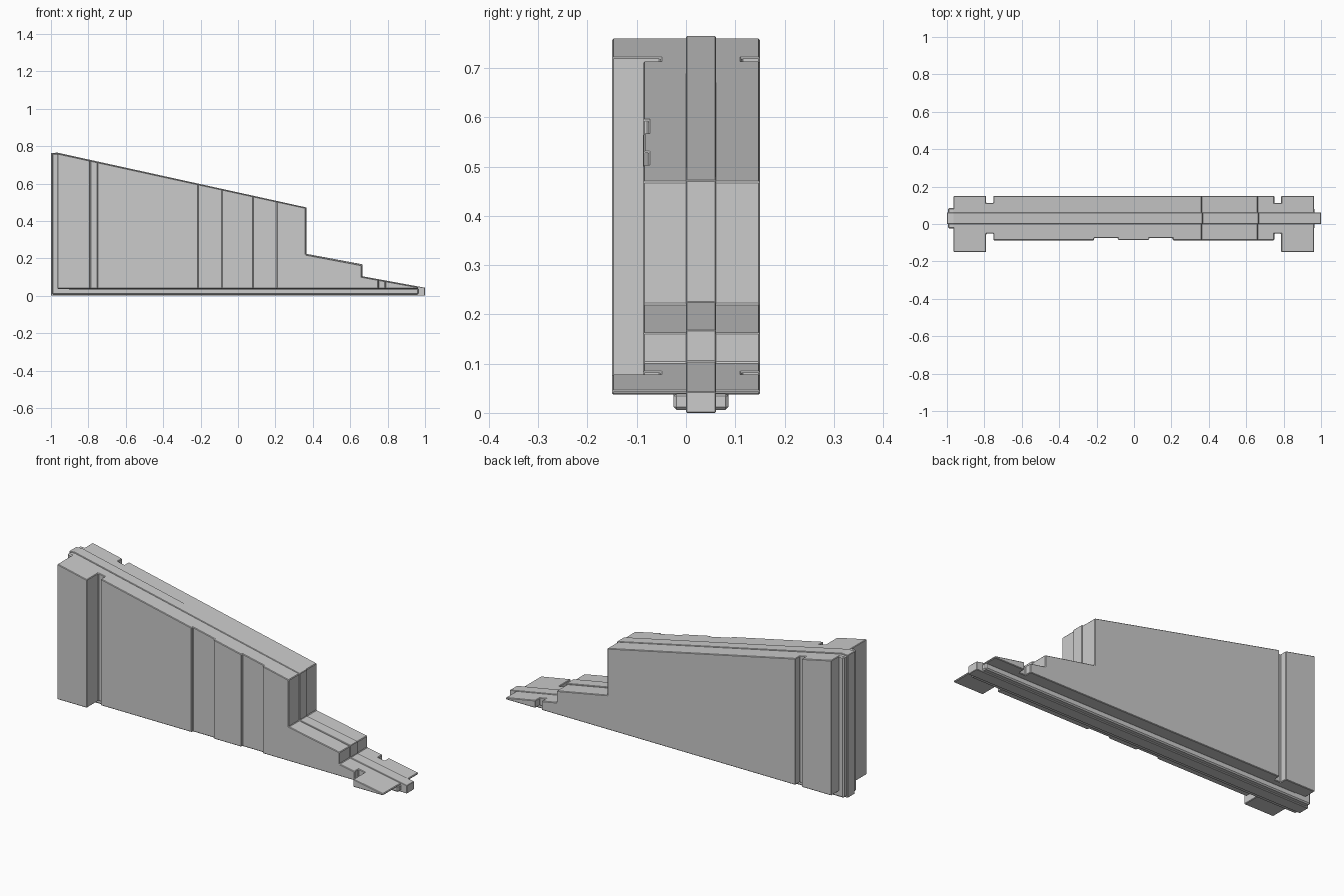
import bpy, bmesh

if "Cube" in bpy.data.objects:
    bpy.data.objects.remove(bpy.data.objects["Cube"])


def prism(name, pts, axis, lo, hi):
    """Extrude a 2D outline along y (outline in xz) or z (outline in xy)."""
    bm = bmesh.new()
    place = (lambda p: (p[0], lo, p[1])) if axis == 'y' else (lambda p: (p[0], p[1], lo))
    face = bm.faces.new([bm.verts.new(place(p)) for p in pts])
    res = bmesh.ops.extrude_face_region(bm, geom=[face])
    vec = (0, hi - lo, 0) if axis == 'y' else (0, 0, hi - lo)
    bmesh.ops.translate(bm, vec=vec,
                        verts=[g for g in res['geom'] if isinstance(g, bmesh.types.BMVert)])
    bmesh.ops.recalc_face_normals(bm, faces=bm.faces[:])
    mesh = bpy.data.meshes.new(name)
    bm.to_mesh(mesh)
    bm.free()
    ob = bpy.data.objects.new(name, mesh)
    bpy.context.collection.objects.link(ob)
    return ob


def chamfer(ob, width):
    mod = ob.modifiers.new("chamfer", 'BEVEL')
    mod.width = width
    mod.segments = 1
    mod.limit_method = 'ANGLE'
    mod.angle_limit = 0.7


# Wall: plan outline with end pillars, notches and shallow front recesses
front = [(-.965, -.15), (-.79, -.15), (-.79, -.052), (-.752, -.052),
         (-.752, -.087), (-.213, -.087), (-.213, -.076), (-.085, -.076),
         (-.085, -.086), (.08, -.086), (.08, -.076), (.207, -.076),
         (.207, -.087), (.75, -.087), (.75, -.052), (.787, -.052),
         (.787, -.15), (.963, -.15)]
back = [(.963, .15), (.787, .15), (.787, .113), (.75, .113), (.75, .15),
        (-.752, .15), (-.752, .113), (-.79, .113), (-.79, .15), (-.965, .15)]
wall = prism("stepped_wall", front + back, 'z', .04, .9)

# Sloping, stepped skyline trims the wall
skyline = [(-1.1, .793), (.361, .473), (.361, .223), (.661, .166),
           (.661, .104), (.963, .049), (1.1, .024)]
cutter = prism("skyline_cutter", skyline + [(1.1, 1), (-1.1, 1)], 'y', -.3, .3)
cutter.hide_render = True
cutter.hide_viewport = True
cut = wall.modifiers.new("skyline", 'BOOLEAN')
cut.operation = 'DIFFERENCE'
cut.solver = 'EXACT'
cut.object = cutter
chamfer(wall, .003)

# Central ridge, just proud of the wall, running past both ends and below
ridge = [(-1, .003), (1, .003), (1, .046), (.666, .107), (.666, .171),
         (.366, .227), (.366, .475), (-.965, .768), (-1, .766)]
chamfer(prism("centre_ridge", ridge, 'y', 0, .061), .002)

# Wider tongue along the base and the tall end
tongue = [(-.994, .009), (.965, .009), (.965, .043), (-.9, .043),
          (-.9, .745), (-.965, .763), (-.994, .763)]
chamfer(prism("joint_tongue", tongue, 'y', -.025, .086), .006)

# Centre everything on the ground
for ob in bpy.context.collection.objects:
    ob.location.z = -.003
